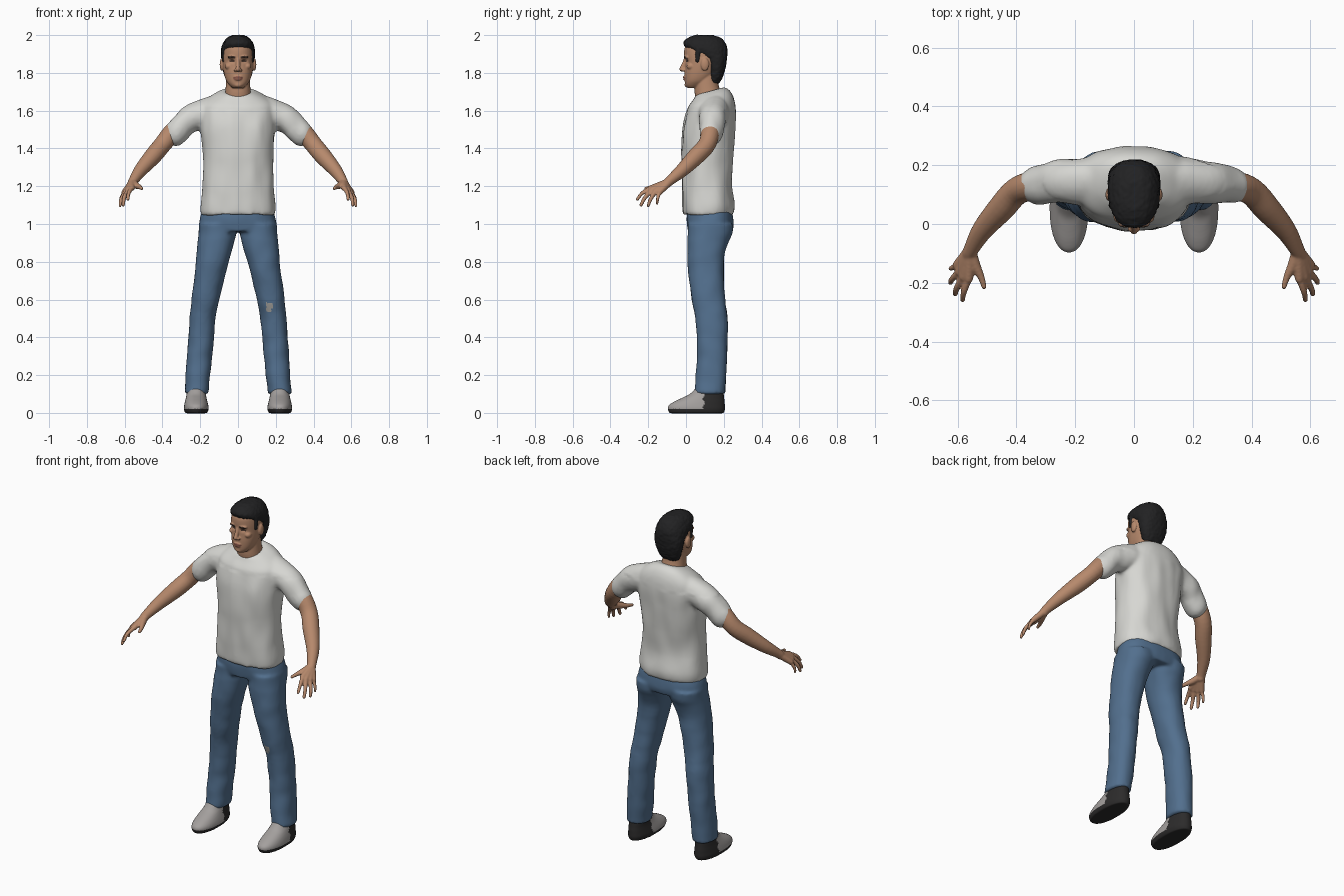
import bpy, bmesh, math, random
from mathutils import Vector, Matrix, noise

random.seed(4)
if "Cube" in bpy.data.objects:
    bpy.data.objects.remove(bpy.data.objects["Cube"])


def material(name, r, g, b):
    m = bpy.data.materials.new(name)
    m.use_nodes = True
    m.diffuse_color = (r, g, b, 1)
    bsdf = m.node_tree.nodes["Principled BSDF"]
    bsdf.inputs["Base Color"].default_value = (r, g, b, 1)
    bsdf.inputs["Roughness"].default_value = 0.8
    return m


SKIN = material("skin", .47, .25, .15)
SHIRT = material("white cotton", .68, .68, .65)
DENIM = material("blue denim", .085, .16, .27)
HAIR = material("black hair", .016, .016, .017)
SHOE = material("grey canvas", .37, .35, .34)
SOLE = material("dark rubber", .025, .024, .024)
LIPS = material("lips", .29, .115, .08)
BROW = material("brow and eye", .06, .035, .025)
PATCH = material("pale knee patch", .35, .34, .32)


def refine(rows, n=4):
    """Catmull-Rom interpolation between rows of numbers."""
    rows = [Vector(r) for r in rows]
    out = []
    for i in range(len(rows) - 1):
        a, b, c, d = rows[max(i - 1, 0)], rows[i], rows[i + 1], rows[min(i + 2, len(rows) - 1)]
        for k in range(n):
            t = k / n
            out.append(b + (c - a) * (t / 2) + (a * 2 - b * 5 + c * 4 - d) * (t * t / 2)
                       + (b * 3 - a - c * 3 + d) * (t ** 3 / 2))
    return out + [rows[-1]]


def bridge(bm, rings):
    rings = [[bm.verts.new(p) for p in ring] for ring in rings]
    n = len(rings[0])
    for lo, hi in zip(rings, rings[1:]):
        for i in range(n):
            bm.faces.new((lo[i], lo[(i + 1) % n], hi[(i + 1) % n], hi[i]))
    bm.faces.new(rings[0][::-1])
    bm.faces.new(rings[-1])


def power(v, p):
    return math.copysign(abs(v) ** (2 / p), v)


def loft(bm, rows, p=2.2, side=1, n=40):
    """Level rings; each row is z, x min, x max, y min, y max."""
    turns = [math.tau * i / n for i in range(n)]
    bridge(bm, [[((x0 + x1 + (x1 - x0) * power(math.cos(a), p)) / 2 * side,
                  (y0 + y1 + (y1 - y0) * power(math.sin(a), p)) / 2, z) for a in turns]
                for z, x0, x1, y0, y1 in refine(rows)])


def centred(rows):
    return [(z, -w, w, y0, y1) for z, w, y0, y1 in rows]


def tube(bm, rows, side=1, n=20):
    """Round tube; each row is x, y, z, radius."""
    rows = refine(rows)
    pts = [Vector((r[0] * side, r[1], r[2])) for r in rows]
    rings = []
    for i, p in enumerate(pts):
        q = (pts[min(i + 1, len(pts) - 1)] - pts[max(i - 1, 0)]).to_track_quat('Z', 'Y')
        rings.append([p + q @ Vector((math.cos(math.tau * k / n), math.sin(math.tau * k / n), 0)) * rows[i][3]
                      for k in range(n)])
    bridge(bm, rings)
    ball(bm, pts[-1], [rows[-1][3]] * 3)


def ball(bm, centre, radii):
    m = Matrix.Translation(centre) @ Matrix.Diagonal((*radii, 1))
    bmesh.ops.create_uvsphere(bm, u_segments=20, v_segments=12, radius=1, matrix=m)


def fuse(name, bm, mats, voxel, smooth, rule=None, shape=None):
    """Merge overlapping volumes into one skin, then shape and colour it."""
    bmesh.ops.recalc_face_normals(bm, faces=bm.faces)
    mesh = bpy.data.meshes.new(name)
    bm.to_mesh(mesh)
    bm.free()
    ob = bpy.data.objects.new(name, mesh)
    bpy.context.collection.objects.link(ob)
    mod = ob.modifiers.new("Fuse", 'REMESH')
    mod.mode, mod.voxel_size = 'VOXEL', voxel
    mod = ob.modifiers.new("Soften", 'SMOOTH')
    mod.factor, mod.iterations = .5, smooth
    baked = bpy.data.meshes.new_from_object(ob.evaluated_get(bpy.context.evaluated_depsgraph_get()))
    ob.modifiers.clear()
    ob.data = baked
    baked.materials.clear()
    for m in mats:
        baked.materials.append(m)
    if shape:
        moved = [shape(v.co.copy(), v.normal.copy()) for v in baked.vertices]
        for v, co in zip(baked.vertices, moved):
            v.co = co
    for f in baked.polygons:
        f.use_smooth = True
        f.material_index = rule(f.center) if rule else 0
    return ob


# T-shirt: torso and sleeves, with soft folds and a dipped collar
bm = bmesh.new()
loft(bm, centred([(1.05, .195, -.016, .25), (1.1, .198, -.02, .257), (1.2, .188, -.022, .242),
                  (1.3, .182, -.022, .246), (1.4, .187, -.022, .254), (1.5, .198, -.018, .261),
                  (1.58, .2, 0, .265), (1.64, .185, .018, .258), (1.685, .135, .04, .235),
                  (1.71, .085, .05, .205)]), 2.35)
for s in (1, -1):
    tube(bm, [(.13, .145, 1.595, .085), (.235, .145, 1.565, .076), (.29, .138, 1.525, .068),
              (.325, .133, 1.487, .066)], s)
    # trim the rounded cap by leaving only a short cuff
    tube(bm, [(.3, .135, 1.51, .066), (.33, .132, 1.48, .064)], s)


def shirt_shape(co, normal):
    if co.z > 1.62:
        co.z += (co.y - .15) * .25 * (co.z - 1.62) / .08
    fold = noise.noise(Vector((co.x * 14, co.y * 14, co.z * 6)))
    return co + normal * fold * .007 * (1 if co.z < 1.6 else .3)


fuse("t_shirt", bm, [SHIRT], .01, 5, shape=shirt_shape)

# Trousers: hips and two legs
bm = bmesh.new()
loft(bm, centred([(1.12, .165, .02, .22), (1.06, .19, .008, .245), (1.0, .204, .005, .253),
                  (.96, .205, .01, .243)]), 2.4)
for s in (1, -1):
    loft(bm, [(1.0, .01, .206, .01, .25), (.95, .008, .209, .01, .243), (.9, .02, .213, .008, .222),
              (.8, .05, .222, .008, .2), (.6, .1, .245, .03, .207), (.5, .118, .257, .052, .22),
              (.3, .137, .271, .058, .217), (.1, .158, .284, .045, .207)], 2.2, s)


def knee_patch(c):
    return int(c.y < .12 and abs(c.x - .165) < .015 and abs(c.z - .56) < .024)


fuse("trousers", bm, [DENIM, PATCH], .009, 5, knee_patch,
     lambda co, nor: co + nor * noise.noise(co * 12) * .004)


# Shoes with dark soles and heels
def shoe_colour(c):
    return int(c.z < .022 or c.y > .095 + .006 * math.sin(c.z * 150))


for s, label in ((1, "left"), (-1, "right")):
    bm = bmesh.new()
    loft(bm, [(-.002, .165, .28, -.088, .2), (.02, .155, .287, -.097, .207), (.04, .157, .285, -.092, .206),
              (.06, .162, .281, -.062, .205), (.08, .167, .276, -.02, .202), (.1, .17, .272, .02, .2),
              (.13, .175, .265, .05, .195)], 2.2, s)
    fuse(label + "_shoe", bm, [SHOE, SOLE], .006, 3, shoe_colour)

    # Arm, palm and fingers
    bm = bmesh.new()
    tube(bm, [(.27, .14, 1.55, .05), (.345, .13, 1.487, .05), (.4, .11, 1.42, .047), (.45, .055, 1.36, .046),
              (.515, -.02, 1.285, .036), (.553, -.085, 1.23, .026), (.56, -.1, 1.215, .025)], s)
    wrist = (.557, -.09, 1.222)
    fingers = [((.562, -.185, 1.19), (.578, -.23, 1.165), (.583, -.258, 1.13), .0105),
               ((.58, -.18, 1.18), (.602, -.217, 1.14), (.608, -.238, 1.1), .011),
               ((.594, -.162, 1.172), (.618, -.187, 1.132), (.624, -.2, 1.097), .0105),
               ((.602, -.14, 1.168), (.62, -.15, 1.135), (.623, -.153, 1.108), .009)]
    for knuckle, middle, tip, r in fingers:
        tube(bm, [(*wrist, .021), (*knuckle, .0155)], s)
        tube(bm, [(*knuckle, r + .002), (*middle, r), (*tip, r * .8)], s)
    tube(bm, [(*wrist, .02), (.54, -.14, 1.205, .018), (.52, -.18, 1.195, .012), (.51, -.213, 1.188, .009)], s)
    fuse(label + "_arm", bm, [SKIN], .005, 3)

# Head: neck, skull, nose, lips, brow ridge, cheeks and ears
bm = bmesh.new()
loft(bm, centred([(1.6, .085, .065, .205), (1.68, .07, .047, .19), (1.74, .064, .047, .172),
                  (1.82, .06, .05, .17)]))
loft(bm, centred([(1.72, .028, .008, .07), (1.735, .045, -.004, .1), (1.76, .063, -.007, .13),
                  (1.8, .075, -.008, .165), (1.85, .081, -.005, .19), (1.9, .081, -.01, .2),
                  (1.94, .074, -.004, .19), (1.975, .05, .03, .16)]))
tube(bm, [(0, 0, 1.88, .009), (0, -.012, 1.845, .011), (0, -.022, 1.82, .013)])
ball(bm, (0, -.004, 1.778), (.024, .013, .007))
ball(bm, (0, -.003, 1.766), (.021, .013, .007))
ball(bm, (0, .006, 1.737), (.022, .014, .014))
for s in (1, -1):
    ball(bm, (s * .013, -.014, 1.815), (.009, .012, .008))
    ball(bm, (s * .03, .003, 1.884), (.026, .016, .009))
    ball(bm, (s * .05, .025, 1.835), (.02, .022, .018))
    ball(bm, (s * .086, .1, 1.845), (.011, .022, .034))


def eye_sockets(co, normal):
    if co.y < .06:
        d = ((abs(co.x) - .032) / .016) ** 2 + ((co.z - 1.864) / .011) ** 2
        co.y += .009 * math.exp(-d)
    return co


def face_colour(c):
    x = abs(c.x)
    if c.y > .06:
        return 0
    if ((x - .032) / .014) ** 2 + ((c.z - 1.863) / .006) ** 2 < 1:
        return 2
    if .014 < x < .052 and abs(c.z - 1.885 + (x - .035) ** 2 * 8) < .005:
        return 2
    return int((x / .026) ** 2 + ((c.z - 1.772) / .011) ** 2 < 1)


fuse("head", bm, [SKIN, LIPS, BROW], .004, 3, face_colour, eye_sockets)

# Short rough hair with sideburns
bm = bmesh.new()
loft(bm, centred([(1.745, .052, .125, .175), (1.77, .066, .12, .19), (1.82, .082, .115, .207),
                  (1.87, .088, .1, .216), (1.9, .089, .055, .219), (1.932, .088, .0, .218),
                  (1.96, .078, -.014, .207), (1.985, .058, .01, .185), (2.0, .03, .05, .14)]), 2.3)
for s in (1, -1):
    tube(bm, [(s * .07, .065, 1.93, .016), (s * .073, .062, 1.865, .012)])
fuse("hair", bm, [HAIR], .006, 3,
     shape=lambda co, nor: co + nor * (noise.noise(co * 60) * .002 + random.uniform(-.0012, .0012)))
